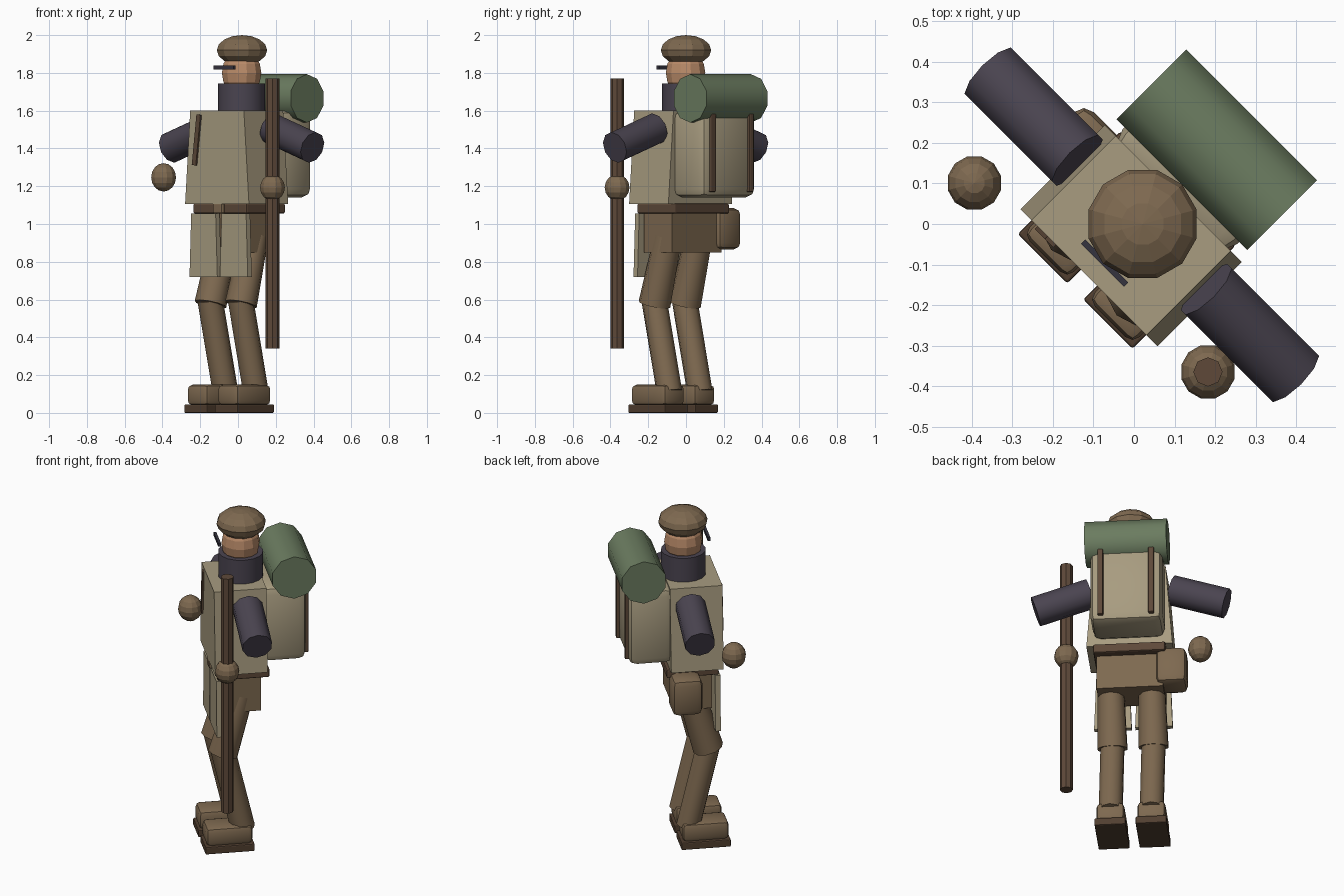
import bpy, bmesh, math
from mathutils import Matrix, Vector

if "Cube" in bpy.data.objects:
    bpy.data.objects.remove(bpy.data.objects["Cube"])

TURN = Matrix.Rotation(-math.pi / 4, 4, 'Z')   # figure faces diagonally
CX = 0.015                                     # body centre line


def mat(name, hexcode):
    m = bpy.data.materials.new(name)
    rgb = [int(hexcode[i:i + 2], 16) / 255 for i in (0, 2, 4)]
    m.diffuse_color = [c / 12.92 if c < 0.04 else ((c + 0.055) / 1.055) ** 2.4 for c in rgb] + [1]
    m.use_nodes = True
    m.node_tree.nodes["Principled BSDF"].inputs["Base Color"].default_value = m.diffuse_color
    return m


KHAKI = mat("khaki", "A89C80")
BROWN = mat("trouser_brown", "7E6950")
LEATHER = mat("leather_brown", "5E4939")
SOLE = mat("sole_brown", "513F30")
PURPLE = mat("dark_purple", "4A4450")
GREEN = mat("bedroll_green", "6B7C60")
SKIN = mat("skin", "B88A68")
DARK = mat("dark_frame", "35333F")


def finish(name, bm, m, place=Matrix(), smooth=False, bevel=0):
    if bevel:
        bmesh.ops.bevel(bm, geom=bm.edges[:], offset=bevel, segments=2,
                        profile=0.5, affect='EDGES', clamp_overlap=True)
    bmesh.ops.recalc_face_normals(bm, faces=bm.faces)
    me = bpy.data.meshes.new(name)
    bm.to_mesh(me)
    bm.free()
    me.transform(TURN @ place)
    me.materials.append(m)
    ob = bpy.data.objects.new(name, me)
    bpy.context.collection.objects.link(ob)
    if smooth:
        bpy.ops.object.select_all(action='DESELECT')
        ob.select_set(True)
        bpy.context.view_layer.objects.active = ob
        bpy.ops.object.shade_smooth_by_angle(angle=math.radians(40))
    return ob


def box(name, m, x, y, z, bevel=0, top=1.0, tilt=0):
    """Box from (min, max) ranges; top scales the upper width, tilt turns it about y."""
    bm = bmesh.new()
    bmesh.ops.create_cube(bm, size=1)
    for v in bm.verts:
        v.co.x *= (x[1] - x[0]) * (top if v.co.z > 0 else 1)
        v.co.y *= y[1] - y[0]
        v.co.z *= z[1] - z[0]
    mid = Vector([sum(r) / 2 for r in (x, y, z)])
    return finish(name, bm, m, Matrix.Translation(mid) @ Matrix.Rotation(tilt, 4, 'Y'),
                  bevel > 0.02, bevel)


def tube(name, m, a, b, r, r2=None, sides=10):
    """Capped cylinder from a to b."""
    a, b = Vector(a), Vector(b)
    bm = bmesh.new()
    bmesh.ops.create_cone(bm, cap_ends=True, segments=sides, radius1=r,
                          radius2=r2 or r, depth=(b - a).length)
    rot = (b - a).to_track_quat('Z', 'Y').to_matrix().to_4x4()
    return finish(name, bm, m, Matrix.Translation((a + b) / 2) @ rot, True)


def ball(name, m, c, r, rz, seg=12, rings=8):
    bm = bmesh.new()
    bmesh.ops.create_uvsphere(bm, u_segments=seg, v_segments=rings, radius=1)
    return finish(name, bm, m, Matrix.Translation(c) @ Matrix.Diagonal((r, r, rz, 1)))


# Head, beret, glasses and neck
ball("head", SKIN, (CX, 0.012, 1.80), 0.108, 0.125)
ball("beret", BROWN, (CX, CX, 1.92), 0.138, 0.08)
box("glasses", DARK, (-0.058, 0.092), (-0.127, -0.112), (1.817, 1.838))
tube("collar", PURPLE, (CX, 0.012, 1.57), (CX, 0.012, 1.745), 0.125, sides=16)

# Coat, belt and hips
box("coat", KHAKI, (-0.224, 0.254), (-0.172, 0.122), (1.105, 1.6), top=0.84)
box("chest_strap", LEATHER, (-0.147, -0.117), (-0.182, -0.168), (1.31, 1.58), tilt=0.13)
box("belt", LEATHER, (CX - 0.2, CX + 0.2), (-0.152, 0.14), (1.055, 1.108), 0.008)
box("buckle", BROWN, (CX - 0.035, CX + 0.035), (-0.172, -0.14), (1.055, 1.11), 0.008)
box("hips", BROWN, (CX - 0.185, CX + 0.185), (-0.115, 0.095), (0.85, 1.06))
box("hip_pouch", BROWN, (-0.30, -0.13), (-0.045, 0.125), (0.865, 1.085), 0.035)

# Paired parts on both sides
for side, s in (("left", -1), ("right", 1)):
    lx = CX + s * 0.114
    box(side + "_coat_flap", KHAKI, (lx - 0.104, lx + 0.104), (-0.16, -0.13),
        (0.72, 1.055), top=0.88)
    tube(side + "_thigh", BROWN, (lx, 0.02, 1.02), (lx, -0.107, 0.575), 0.072, 0.086)
    tube(side + "_shin", BROWN, (lx, -0.11, 0.60), (lx, 0.005, 0.11), 0.068)
    box(side + "_boot", BROWN, (lx - 0.078, lx + 0.078), (-0.212, 0.048), (0.04, 0.15), 0.025)
    box(side + "_sole", SOLE, (lx - 0.086, lx + 0.086), (-0.22, 0.057), (0, 0.045), 0.006)
    tube(side + "_sleeve", PURPLE, (CX + s * 0.225, 0.012, 1.505),
         (CX + s * 0.53, 0.012, 1.405), 0.085)
    sx = CX + s * 0.141
    box(side + "_pack_strap", LEATHER, (sx - 0.016, sx + 0.016), (0.335, 0.367),
        (1.17, 1.585), 0.006)

# Hands and staff
ball("left_hand", BROWN, (-0.35, -0.207, 1.247), 0.068, 0.075)
ball("right_hand", BROWN, (0.387, -0.129, 1.193), 0.068, 0.07)
tube("staff", LEATHER, (0.387, -0.129, 0.34), (0.387, -0.129, 1.77), 0.036, sides=8)

# Backpack and bedroll
box("backpack", KHAKI, (CX - 0.2, CX + 0.2), (0.1, 0.35), (1.14, 1.6), 0.045)
tube("bedroll", GREEN, (CX - 0.228, 0.274, 1.665), (CX + 0.228, 0.274, 1.665), 0.128)
